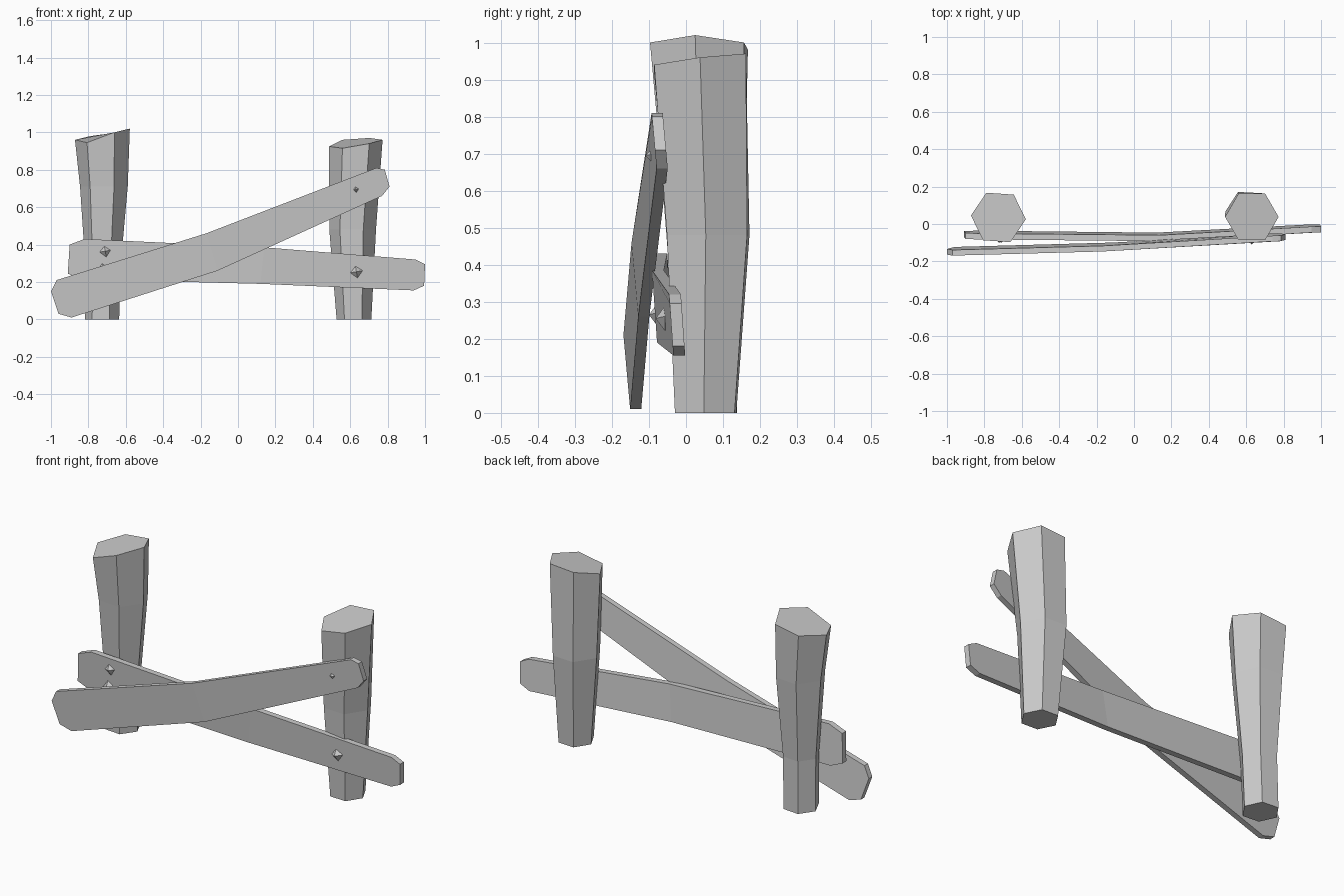
import bpy, bmesh
from math import sin, cos, radians
from mathutils import Vector

if "Cube" in bpy.data.objects:
    bpy.data.objects.remove(bpy.data.objects["Cube"])


def make_object(name, bm):
    bmesh.ops.recalc_face_normals(bm, faces=bm.faces)
    me = bpy.data.meshes.new(name)
    bm.to_mesh(me)
    bm.free()
    ob = bpy.data.objects.new(name, me)
    bpy.context.collection.objects.link(ob)
    return ob


# Six-sided post: rings are (x, y, z, radius, turn); the top ring follows six given heights
def post(name, rings, top_z):
    bm = bmesh.new()
    loops = []
    for n, (x, y, z, r, turn) in enumerate(rings):
        loop = []
        for i in range(6):
            a = radians(60 * i + turn)
            h = top_z[i] if n == len(rings) - 1 else z
            loop.append(bm.verts.new((x + r * cos(a), y + r * sin(a), h)))
        loops.append(loop)
    for lo, hi in zip(loops, loops[1:]):
        for i in range(6):
            j = (i + 1) % 6
            bm.faces.new((lo[i], lo[j], hi[j], hi[i]))
    bm.faces.new(loops[0])
    bm.faces.new(loops[-1])
    return make_object(name, bm)


# Bent plank: left and right halves of the outline share the two middle points
# ys gives the front depth at left end, middle and right end; lean tilts it with height
def plank(name, left, right, mid, ys, lean, thick):
    outline = [mid[0]] + left + [mid[1]] + right
    xm = (mid[0][0] + mid[1][0]) / 2
    zm = (mid[0][1] + mid[1][1]) / 2
    xl = sum(p[0] for p in left) / len(left)
    zl = sum(p[1] for p in left) / len(left)
    xr = sum(p[0] for p in right) / len(right)
    zr = sum(p[1] for p in right) / len(right)
    bm = bmesh.new()
    front, back = [], []
    nl = len(left)
    for i, (x, z) in enumerate(outline):
        if i in (0, nl + 1):
            y = ys[1] + lean * (z - zm)
        elif i <= nl:
            y = ys[0] + lean * (z - zl)
        else:
            y = ys[2] + lean * (z - zr)
        front.append(bm.verts.new((x, y, z)))
        back.append(bm.verts.new((x, y + thick, z)))
    for side in (front, back):
        bm.faces.new(side[:nl + 2])
        bm.faces.new(side[nl + 1:] + side[:1])
    n = len(outline)
    for i in range(n):
        j = (i + 1) % n
        bm.faces.new((front[i], front[j], back[j], back[i]))
    return make_object(name, bm)


# Four-sided pointed nail head facing the front
def nail(name, x, tip, z, r, turn=10):
    bm = bmesh.new()
    base = [bm.verts.new((x + r * cos(radians(90 * i + turn)), tip + 0.025,
                          z + r * sin(radians(90 * i + turn)))) for i in range(4)]
    for y in (tip, tip + 0.05):
        p = bm.verts.new((x, y, z))
        for i in range(4):
            bm.faces.new((base[i], base[(i + 1) % 4], p))
    return make_object(name, bm)


# Posts
post("left_post", [(-0.727, 0.055, 0, 0.092, -5), (-0.722, 0.048, 0.28, 0.094, -5),
                   (-0.717, 0.045, 0.71, 0.128, -5), (-0.725, 0.035, 1, 0.147, -4)],
     [1.02, 1.0, 0.98, 0.96, 0.945, 1.0])
post("right_post", [(0.62, 0.053, 0, 0.093, -3), (0.613, 0.06, 0.48, 0.125, -3),
                    (0.63, 0.038, 0.95, 0.143, 0)],
     [0.96, 0.97, 0.96, 0.925, 0.915, 0.94])

# Planks
plank("lower_plank",
      [(-0.82, 0.43), (-0.90, 0.40), (-0.91, 0.245), (-0.84, 0.215)],
      [(0.94, 0.155), (0.995, 0.18), (1.0, 0.295), (0.95, 0.32)],
      [(0.14, 0.385), (0.12, 0.19)], (-0.075, -0.085, -0.04), -0.07, 0.032)
plank("upper_plank",
      [(-0.97, 0.21), (-1.0, 0.15), (-0.96, 0.03), (-0.89, 0.01)],
      [(0.77, 0.66), (0.81, 0.71), (0.785, 0.80), (0.74, 0.81)],
      [(-0.17, 0.46), (-0.11, 0.26)], (-0.159, -0.138, -0.087), -0.09, 0.03)

# Nails
nail("nail_upper_right", 0.63, -0.11, 0.695, 0.026)
nail("nail_lower_right", 0.633, -0.082, 0.255, 0.034)
nail("nail_lower_left", -0.71, -0.1, 0.365, 0.036)
nail("nail_lower_left_bottom", -0.72, -0.1, 0.265, 0.034)
